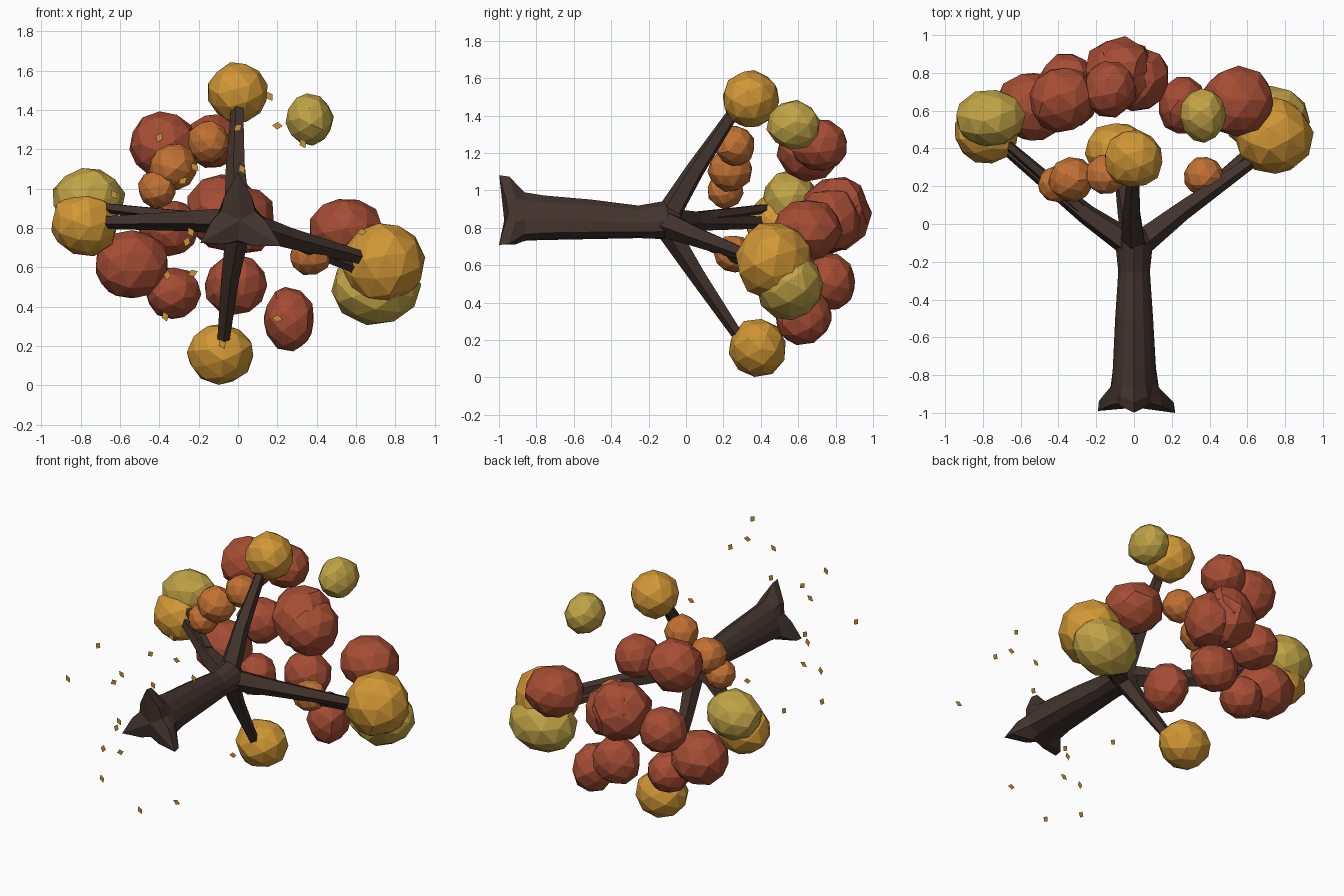
import bpy, bmesh, math, random
from mathutils import Vector, Matrix, Euler

random.seed(4)
if "Cube" in bpy.data.objects:
    bpy.data.objects.remove(bpy.data.objects["Cube"])


def material(name, rgb):
    m = bpy.data.materials.new(name)
    m.use_nodes = True
    m.diffuse_color = (*rgb, 1)
    m.node_tree.nodes["Principled BSDF"].inputs["Base Color"].default_value = (*rgb, 1)
    return m


BARK = material("dark_bark", (0.056, 0.034, 0.026))
RED = material("rust_red", (0.38, 0.074, 0.034))
AMBER = material("amber", (0.64, 0.31, 0.036))
YELLOW = material("olive_yellow", (0.53, 0.37, 0.062))
ORANGE = material("burnt_orange", (0.54, 0.165, 0.033))
LEAF = material("fallen_gold", (0.6, 0.29, 0.04))


def finish(bm, name, mat):
    bmesh.ops.recalc_face_normals(bm, faces=bm.faces[:])
    me = bpy.data.meshes.new(name)
    bm.to_mesh(me)
    bm.free()
    me.materials.append(mat)
    ob = bpy.data.objects.new(name, me)
    bpy.context.collection.objects.link(ob)
    return ob


def loft(name, rings, mat):
    """Skin a list of equal-sized point rings and cap both ends."""
    bm = bmesh.new()
    loops = [[bm.verts.new(p) for p in ring] for ring in rings]
    n = len(loops[0])
    for a, b in zip(loops, loops[1:]):
        for i in range(n):
            j = (i + 1) % n
            bm.faces.new((a[i], a[j], b[j], b[i]))
    for loop in (loops[0], loops[-1]):
        bmesh.ops.poke(bm, faces=[bm.faces.new(loop)])
    return finish(bm, name, mat)


def branch(name, points, radii, sides=5):
    """Tapered limb along a path of points."""
    pts = [Vector(p) for p in points]
    rings = []
    for i, (p, r) in enumerate(zip(pts, radii)):
        d = (pts[min(i + 1, len(pts) - 1)] - pts[max(i - 1, 0)]).normalized()
        u = d.cross(Vector((0.3, 0.2, 1))).normalized()
        v = d.cross(u)
        rings.append([p + r * (u * math.cos(t) + v * math.sin(t))
                      for t in (math.tau * k / sides for k in range(sides))])
    return loft(name, rings, BARK)


def clump(name, centre, size, mat, bump=0.04):
    """Faceted foliage ball with slightly uneven corners."""
    bm = bmesh.new()
    bmesh.ops.create_icosphere(bm, subdivisions=2, radius=1.03)
    rot = Euler([random.uniform(0, 3) for _ in range(3)]).to_matrix()
    for v in bm.verts:
        p = rot @ v.co * random.uniform(1 - bump, 1 + bump)
        v.co = Vector(centre) + Vector(a * s for a, s in zip(p, size))
    return finish(bm, name, mat)


# Trunk lying along y, with three root lobes at its foot
ROOTS = {90: 0.14, 210: 0.115, 330: 0.145}


def trunk_ring(y, z, r, flare, sides=12):
    ring = []
    for k in range(sides):
        a = 360 * k / sides
        lobe = flare * sum(f * max(0, 1 - abs((a - c + 180) % 360 - 180) / 42)
                           for c, f in ROOTS.items())
        t = math.radians(a)
        q = r + lobe
        ring.append((q * math.cos(t), y - 0.33 * lobe, z + q * math.sin(t)))
    return ring


loft("trunk", [trunk_ring(*s) for s in (
    (-0.95, 0.835, 0.1, 1.05), (-0.9, 0.835, 0.105, 0.95), (-0.85, 0.84, 0.108, 0.3),
    (-0.75, 0.84, 0.105, 0.2), (-0.5, 0.835, 0.095, 0.15), (-0.25, 0.825, 0.08, 0.1),
    (-0.1, 0.835, 0.096, 0.1), (-0.03, 0.83, 0.062, 0))], BARK)

# Main limbs, two of them forked near the tip
branch("upper_branch", [(0.0, -0.1, 0.86), (-0.01, 0.05, 1.11), (0.0, 0.27, 1.44)],
       (0.07, 0.052, 0.032))
branch("lower_branch", [(0, -0.1, 0.8), (-0.04, 0.06, 0.55), (-0.08, 0.31, 0.18)],
       (0.065, 0.048, 0.03))
branch("left_branch", [(0.03, -0.1, 0.82), (0.25, 0.07, 0.75), (0.66, 0.36, 0.64)],
       (0.075, 0.056, 0.034))
branch("left_branch_fork", [(0.3, 0.11, 0.72), (0.46, 0.25, 0.65), (0.6, 0.38, 0.59)],
       (0.035, 0.032, 0.026))
branch("right_branch", [(-0.03, -0.1, 0.84), (-0.25, 0.05, 0.84), (-0.70, 0.42, 0.83)],
       (0.075, 0.056, 0.034))
branch("right_branch_fork", [(-0.28, 0.08, 0.86), (-0.47, 0.25, 0.88), (-0.68, 0.43, 0.905)],
       (0.035, 0.032, 0.026))

# Foliage clumps: centre, then radii
FOLIAGE = {
    ("amber_foliage", AMBER): (
        ((0, 0.345, 1.49), (0.152, 0.15, 0.15)),
        ((-0.09, 0.385, 0.16), (0.165, 0.15, 0.155)),
        ((-0.78, 0.48, 0.82), (0.17, 0.16, 0.16)),
        ((0.74, 0.47, 0.62), (0.2, 0.2, 0.205))),
    ("yellow_foliage", YELLOW): (
        ((0.365, 0.575, 1.35), (0.117, 0.14, 0.13)),
        ((-0.76, 0.56, 0.945), (0.18, 0.15, 0.158)),
        ((0.705, 0.555, 0.495), (0.22, 0.175, 0.182))),
    ("orange_foliage", ORANGE): (
        ((-0.15, 0.26, 1.24), (0.105, 0.105, 0.107)),
        ((-0.33, 0.235, 1.11), (0.12, 0.115, 0.115)),
        ((-0.41, 0.21, 1.0), (0.095, 0.095, 0.095)),
        ((0.37, 0.255, 0.66), (0.107, 0.1, 0.1))),
    ("red_foliage", RED): (
        ((-0.38, 0.66, 1.22), (0.172, 0.17, 0.165)),
        ((-0.13, 0.715, 1.24), (0.14, 0.15, 0.137)),
        ((-0.54, 0.62, 0.615), (0.19, 0.18, 0.172)),
        ((-0.33, 0.65, 0.47), (0.135, 0.14, 0.132)),
        ((-0.01, 0.77, 0.51), (0.157, 0.137, 0.152)),
        ((0.26, 0.625, 0.335), (0.13, 0.15, 0.16)),
        ((0.55, 0.65, 0.79), (0.187, 0.18, 0.16)),
        ((-0.35, 0.75, 0.8), (0.15, 0.15, 0.143))),
}
for (label, mat), balls in FOLIAGE.items():
    for i, (c, s) in enumerate(balls):
        clump(f"{label}_{i + 1}", c, s, mat)

# Crumpled clump at the crown
for i, (c, r) in enumerate((((-0.07, 0.79, 0.875), 0.19), ((0.02, 0.77, 0.84), 0.17),
                            ((-0.07, 0.82, 0.91), 0.16))):
    clump(f"crown_foliage_{i + 1}", c, (r, r, r), RED, 0.08)

# Loose leaves scattered flat around the foot of the trunk
SPOTS = ((0.16, 1.47), (0.2, 1.32), (0.33, 1.23), (0, 1.31), (0.02, 1.1), (-0.4, 1.26),
         (-0.22, 1.11), (-0.28, 1.04), (-0.63, 0.97), (0.63, 0.78), (-0.24, 0.78),
         (-0.26, 0.73), (-0.36, 0.56), (-0.23, 0.57), (-0.37, 0.35), (0.2, 0.34),
         (-0.08, 0.21))
bm = bmesh.new()
for x, z in SPOTS:
    turn = Matrix.Rotation(random.uniform(0, math.tau), 3, 'Y')
    bm.faces.new([bm.verts.new(Vector((x, -0.955, z)) + turn @ Vector((a, 0, b)))
                  for a, b in ((0.027, 0), (0, 0.019), (-0.027, 0), (0, -0.019))])
finish(bm, "fallen_leaves", LEAF)
